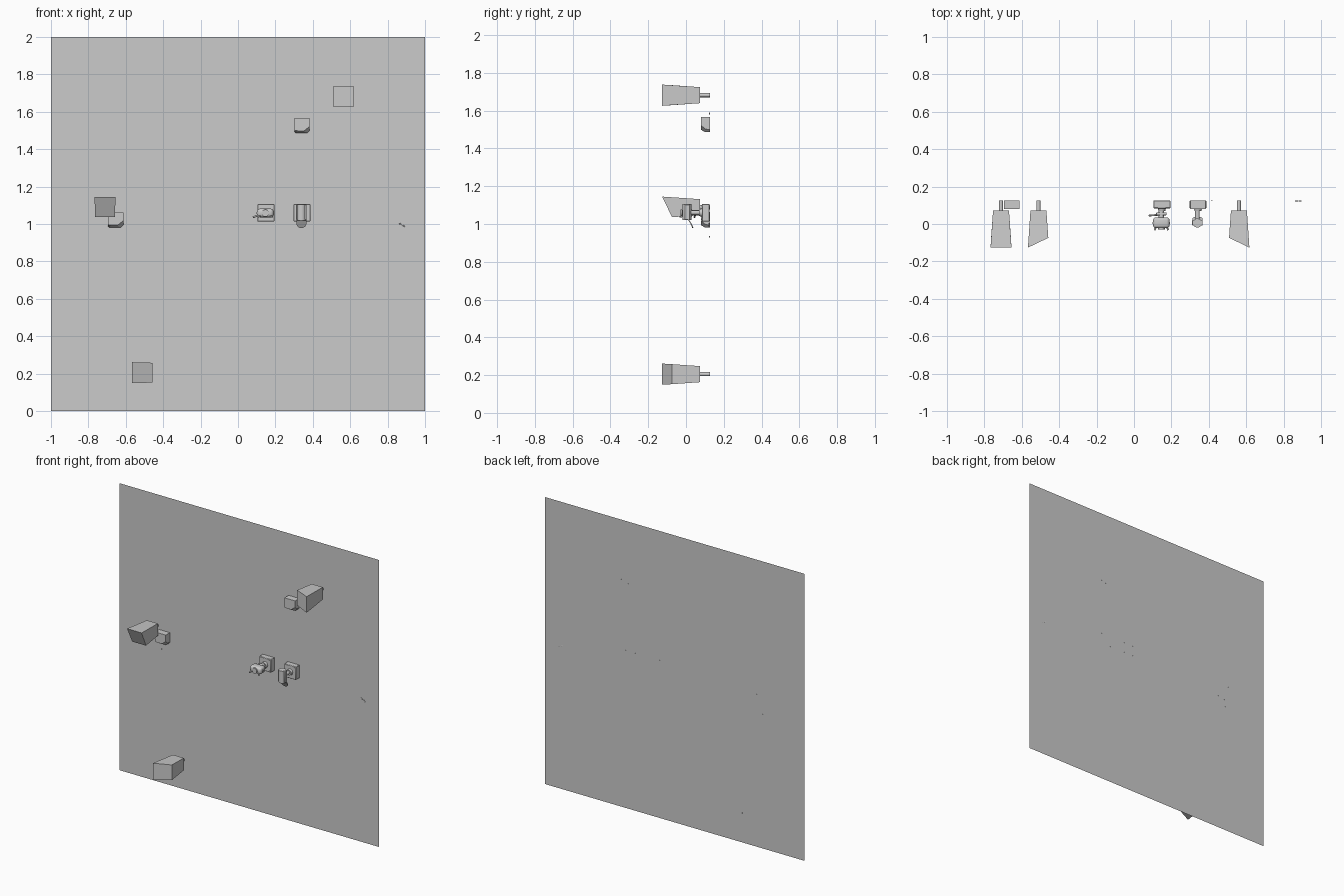
import bpy, bmesh, math
from mathutils import Vector, Matrix

if "Cube" in bpy.data.objects:
    bpy.data.objects.remove(bpy.data.objects["Cube"])

BACK = 0.126


def make(name, bm, smooth=False):
    bmesh.ops.recalc_face_normals(bm, faces=bm.faces[:])
    me = bpy.data.meshes.new(name)
    bm.to_mesh(me)
    bm.free()
    ob = bpy.data.objects.new(name, me)
    bpy.context.collection.objects.link(ob)
    if smooth:
        bpy.context.view_layer.objects.active = ob
        ob.select_set(True)
        bpy.ops.object.shade_smooth_by_angle(angle=math.radians(40))
        ob.select_set(False)
    return ob


def box(name, lo, hi, bevel=0, segs=2):
    bm = bmesh.new()
    lo, hi = Vector(lo), Vector(hi)
    bmesh.ops.create_cube(bm, size=1, matrix=Matrix.Translation((lo + hi) / 2)
                          @ Matrix.Diagonal((*(hi - lo), 1)))
    if bevel:
        bmesh.ops.bevel(bm, geom=bm.edges[:], offset=bevel, segments=segs, profile=0.5, affect='EDGES')
    return make(name, bm, bool(bevel))


def rod(name, a, b, r, sides=16, r2=None):
    a, b = Vector(a), Vector(b)
    bm = bmesh.new()
    rot = (b - a).to_track_quat('Z', 'Y').to_matrix().to_4x4()
    bmesh.ops.create_cone(bm, cap_ends=True, segments=sides, radius1=r, radius2=r if r2 is None else r2,
                          depth=(b - a).length, matrix=Matrix.Translation((a + b) / 2) @ rot)
    return make(name, bm, True)


def loft(name, rings):
    bm = bmesh.new()
    vs = [[bm.verts.new(p) for p in r] for r in rings]
    n = len(rings[0])
    for r, s in zip(vs, vs[1:]):
        for i in range(n):
            bm.faces.new((r[i], r[(i + 1) % n], s[(i + 1) % n], s[i]))
    bm.faces.new(vs[0])
    bm.faces.new(vs[-1])
    return make(name, bm)


# wall sheet
bm = bmesh.new()
bm.faces.new([bm.verts.new((x, 0.1255, z)) for x, z in ((-1, 0), (1, 0), (1, 2), (-1, 2))])
make("wall_panel", bm)


# tapered housings with a slanted front; slant says which side is cut back
def housing(name, cx, cz, slant):
    yb, hb, hf = 0.073, 0.0425, 0.056
    corners = ((-1, -1), (1, -1), (1, 1), (-1, 1))
    back = [(cx + sx * hb, yb, cz + sz * hb) for sx, sz in corners]
    front = []
    for sx, sz in corners:
        cut = 0.052 if sx * slant[0] + sz * slant[1] > 0 else 0
        h = hf - cut * 0.06
        front.append((cx + sx * h, -0.126 + cut, cz + sz * h))
    loft(name, [back, front])
    rod(name + "_mount", (cx, yb - 0.002, cz), (cx, BACK, cz), 0.011)


housing("housing_left", -0.711, 1.089, (0, -1))
housing("housing_low", -0.511, 0.205, (1, 0))
housing("housing_high", 0.561, 1.682, (-1, 0))


# wall pockets: square top, chamfered bottom corners, sloping low front
def pocket(name, cx, cz):
    w = 0.0405

    def outline(y, k, low):
        return [(cx + x, y, cz + z) for x, z in
                ((-w, w), (-w, -w + k * 0.5), (-w + k * 0.5, -w + low),
                 (w - k, -w + low), (w, -w + k + low * 0.5), (w, w))]
    loft(name, [outline(BACK, 0.012, 0), outline(0.1, 0.018, 0), outline(0.08, 0.03, 0.012)])


pocket("pocket_high", 0.343, 1.527)
pocket("pocket_left", -0.654, 1.022)


# square brackets with a raised pad, screws and a ball-jointed neck
def bracket(name, cx, cz=1.06):
    h = 0.046
    box(name, (cx - h, 0.084, cz - h), (cx + h, 0.125, cz + h), 0.003, 1)
    rod(name + "_boss", (cx, 0.085, cz), (cx, 0.07, cz), 0.022, 20, 0.018)
    for sx in (-1, 1):
        for sz in (-1, 1):
            x, z = cx + sx * 0.036, cz + sz * 0.036
            rod(name + "_screw", (x, 0.082, z), (x, 0.1265, z), 0.004, 8)


bracket("bracket_a", 0.149)
bracket("bracket_b", 0.342)

# horizontal device: rounded body, band, neck, side lever and feet
rod("body_neck", (0.146, 0.075, 1.06), (0.146, 0.03, 1.06), 0.014)
box("neck_collar", (0.118, 0.046, 1.046), (0.174, 0.062, 1.074), 0.005)
box("round_body", (0.102, -0.022, 1.036), (0.19, 0.036, 1.082), 0.015, 3)
box("body_band", (0.099, -0.002, 1.05), (0.193, 0.014, 1.068), 0.004, 1)
rod("face_ring", (0.146, -0.02, 1.058), (0.146, -0.029, 1.058), 0.019, 24)
rod("side_lever", (0.14, 0.05, 1.058), (0.08, 0.045, 1.036), 0.005, 10)
for s in (-1, 1):
    rod("body_foot", (0.146 + s * 0.03, -0.018, 1.042), (0.146 + s * 0.036, -0.032, 1.038), 0.005, 10)

# upright device: cylinder with ribs, neck and a hanging rounded tongue
rod("upright_neck", (0.339, 0.075, 1.06), (0.339, 0.01, 1.06), 0.012)
rod("upright_body", (0.339, 0.005, 1.02), (0.339, 0.005, 1.105), 0.024, 24)
for s in (-1, 1):
    box("upright_rib", (0.339 + s * 0.023 - 0.005, -0.008, 1.022), (0.339 + s * 0.023 + 0.005, 0.02, 1.103), 0.002, 1)
tongue = [(0.027 * math.cos(math.pi * i / 10), 0.02 + 0.02 * (0.4 + 0.6 * math.sin(math.pi * i / 10)),
           1.005 - 0.027 * math.sin(math.pi * i / 10)) for i in range(11)]
tongue = [(-0.027, 0.01, 1.03)] + tongue[::-1] + [(0.027, 0.01, 1.03)]
loft("hanging_tongue", [[(0.339 + x, y - d, z) for x, y, z in tongue] for d in (0, 0.006)])

# tiny loose fixings on the wall
for x, z in ((0.415, 1.585), (-0.678, 0.932)):
    rod("wall_pin", (x, 0.122, z), (x, BACK, z), 0.004, 8)
for x, z in ((0.869, 0.999), (0.888, 0.988)):
    rod("wall_clip", (x - 0.006, 0.123, z + 0.005), (x + 0.006, 0.123, z - 0.005), 0.003, 8)
